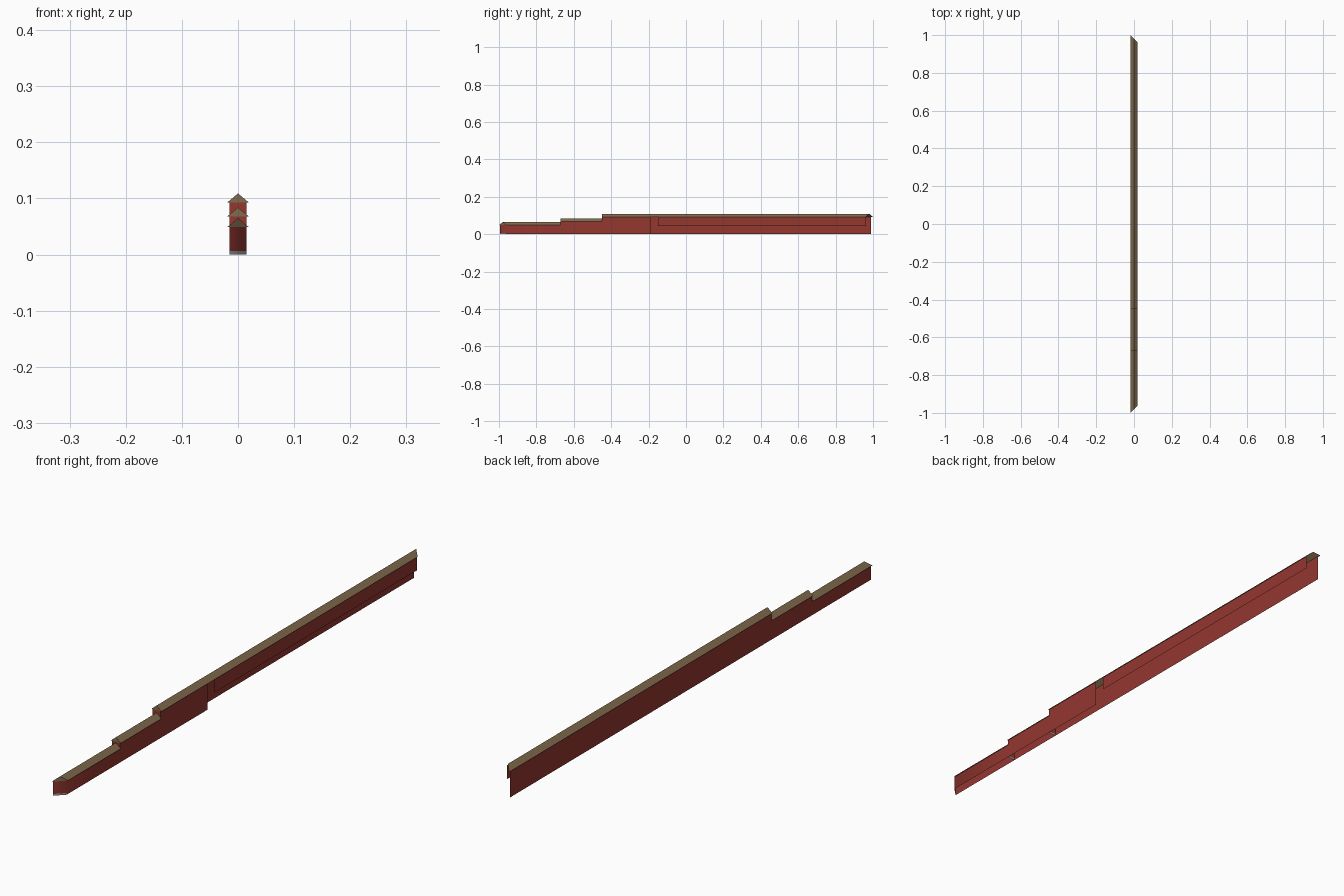
import bpy, math

if "Cube" in bpy.data.objects:
    bpy.data.objects.remove(bpy.data.objects["Cube"])


def mat(name, rgb):
    m = bpy.data.materials.new(name)
    m.diffuse_color = (*rgb, 1)
    m.use_nodes = True
    m.node_tree.nodes["Principled BSDF"].inputs["Base Color"].default_value = m.diffuse_color
    return m


RED = mat("red_wall", (0.30, 0.038, 0.03))
BROWN = mat("brown_roof", (0.22, 0.15, 0.075))
GREY = mat("grey_sill", (0.40, 0.40, 0.38))

W, E = 0.0155, 0.019        # half widths of the walls and of the eaves
SILL = 0.006
# sections from front to back: y start, y end, eave height, ridge height
SECTIONS = [(-0.98, -0.672, 0.049, 0.065),
            (-0.672, -0.448, 0.068, 0.084),
            (-0.448, 0.98, 0.093, 0.109)]


def mesh(name, verts, faces, mats, idx=None):
    me = bpy.data.meshes.new(name)
    me.from_pydata(verts, [], faces)
    for m in mats:
        me.materials.append(m)
    if idx:
        for p, i in zip(me.polygons, idx):
            p.material_index = i
    ob = bpy.data.objects.new(name, me)
    bpy.context.collection.objects.link(ob)
    return ob


def ribbon(name, plan, levels, sill_panel=None):
    """Vertical wall along plan points, split at the given heights."""
    n = len(plan)
    verts = [(x, y, z) for z in levels for x, y in plan]
    faces, idx = [], []
    for r in range(len(levels) - 1):
        for c in range(n - 1):
            a = r * n + c
            faces.append((a, a + 1, a + n + 1, a + n))
            idx.append(1 if r == 0 and c == sill_panel else 0)
    return mesh(name, verts, faces, [RED, GREY], idx)


def mitre(y, x):
    """The two outer ends are cut at 45 degrees, the inner steps are square."""
    if y == -0.98:
        return y + x
    if y == 0.98:
        return y - x
    return y


# gabled roofs, open underneath and at the back
for i, (y0, y1, ze, zr) in enumerate(SECTIONS):
    prof = [(-E, ze), (0, zr), (E, ze)]
    verts = [(x, mitre(y, x), z) for y in (y0, y1) for x, z in prof]
    mesh(f"roof_{i + 1}", verts, [(0, 1, 4, 3), (1, 2, 5, 4), (0, 2, 1)], [BROWN])

# front section: mitred front wall with grey sill, running into the right wall
y0, y1, ze, _ = SECTIONS[0]
front = ribbon("front_section_walls",
               [(-W, y1), (-W, y0 - W), (W, y0 + W), (W, y1)],
               [0, SILL, ze], sill_panel=1)
bpy.context.view_layer.objects.active = front
front.select_set(True)
bpy.ops.object.shade_smooth_by_angle(angle=math.radians(50))

# middle and rear sections: front partition, left wall, right wall up to the doorway
DOOR = (-0.19, -0.15)
for i, (y0, y1, ze, _) in list(enumerate(SECTIONS))[1:]:
    left_end = y1 if i == 1 else 0.99
    right_end = y1 if i == 1 else DOOR[0]
    ribbon(f"section_walls_{i + 1}",
           [(-W, left_end), (-W, y0), (W, y0), (W, right_end)],
           [0, SILL, ze], sill_panel=1)

# raised right wall over the open lower side
ribbon("raised_right_wall", [(W, DOOR[1]), (W, 0.962)], [0.045, SECTIONS[2][2]])
